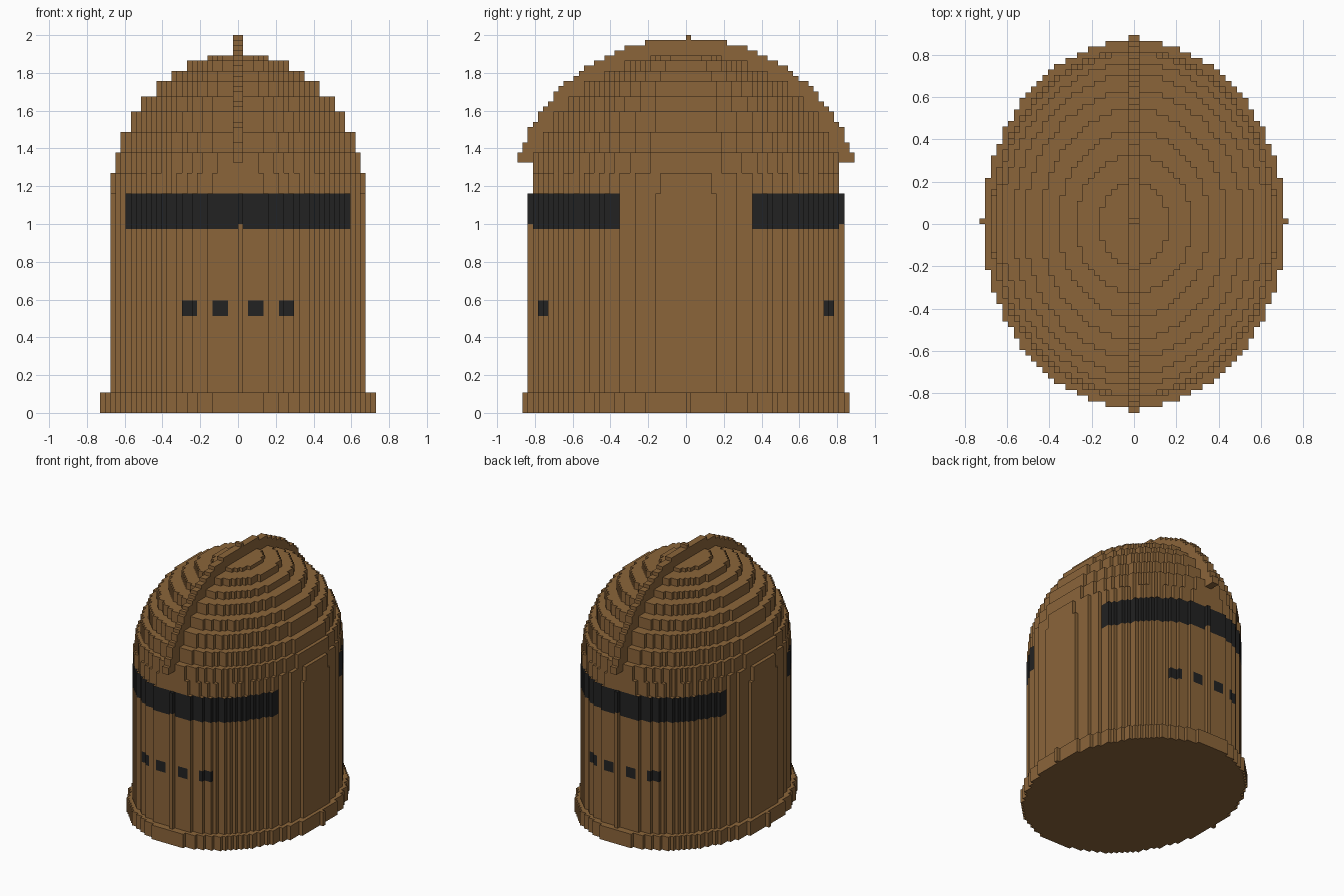
import bpy, bmesh, math
from mathutils import Vector

if "Cube" in bpy.data.objects:
    bpy.data.objects.remove(bpy.data.objects["Cube"])

V = 2 / 74  # size of one block; everything below is measured in blocks


def material(name, rgb):
    m = bpy.data.materials.new(name)
    m.diffuse_color = (*rgb, 1)
    m.use_nodes = True
    m.node_tree.nodes["Principled BSDF"].inputs["Base Color"].default_value = m.diffuse_color
    return m


MATS = [material("brown", (0.26, 0.13, 0.042)), material("black", (0.016, 0.016, 0.016))]


def oval(rx, ry):
    """Stepped oval outline, one row of blocks at a time."""
    right = []
    n = round(ry)
    for j in range(-n, n):
        w = round(rx * math.sqrt(max(0, 1 - ((j + 0.5) / ry) ** 2)))
        if w < 1:
            continue
        if right and right[-1][0] == w:
            right[-1] = (w, j + 1)
        else:
            right += [(w, j), (w, j + 1)]
    return right + [(-x, y) for x, y in reversed(right)]


def add_prism(bm, points, depth):
    """Extrude a closed outline of 3D points along a vector."""
    face = bm.faces.new([bm.verts.new(p) for p in points])
    out = bmesh.ops.extrude_face_region(bm, geom=[face], use_keep_orig=True)
    verts = [g for g in out["geom"] if isinstance(g, bmesh.types.BMVert)]
    bmesh.ops.translate(bm, verts=verts, vec=depth)


def add_oval(bm, rx, ry, z0, z1):
    add_prism(bm, [(x, y, z0) for x, y in oval(rx, ry)], (0, 0, z1 - z0))


def add_box(bm, x0, x1, y0, y1, z0, z1):
    add_prism(bm, [(x0, y0, z0), (x1, y0, z0), (x1, y1, z0), (x0, y1, z0)], (0, 0, z1 - z0))


def cut(bm, axis, values):
    for v in values:
        co, no = Vector((0, 0, 0)), Vector((0, 0, 0))
        co[axis], no[axis] = v, 1
        geom = bm.verts[:] + bm.edges[:] + bm.faces[:]
        bmesh.ops.bisect_plane(bm, geom=geom, plane_co=co, plane_no=no, dist=1e-4)


def finish(name, bm, is_black=None):
    bmesh.ops.recalc_face_normals(bm, faces=bm.faces[:])
    bm.normal_update()
    if is_black:
        for f in bm.faces:
            # test the block just behind the face
            p = f.calc_center_median() - f.normal * 0.5
            f.material_index = int(is_black(abs(p.x), abs(p.y), p.z))
    bmesh.ops.scale(bm, vec=(V, V, V), verts=bm.verts[:])
    me = bpy.data.meshes.new(name)
    bm.to_mesh(me)
    bm.free()
    for m in MATS:
        me.materials.append(m)
    bpy.context.collection.objects.link(bpy.data.objects.new(name, me))


# Bottom rim with a small stud on each side
bm = bmesh.new()
add_oval(bm, 26.3, 32.1, 0, 4)
add_box(bm, 26, 27, 0, 1, 0, 4)
add_box(bm, -27, -26, 0, 1, 0, 4)
finish("bottom_rim", bm)


# Body wall with eye slits and breathing holes, front and back
def openings(x, y, z):
    slit = 36 < z < 43 and x < 22 and y > 12.9
    hole = 19 < z < 22 and y > 20 and (2 < x < 5 or 8 < x < 11)
    return slit or hole


bm = bmesh.new()
add_oval(bm, 25.05, 30.3, 4, 43)
cut(bm, 2, (19, 22, 36))
cut(bm, 0, [s * x for x in (2, 5, 8, 11, 22) for s in (-1, 1)])
finish("body_wall", bm, openings)

# Thin ribs down the front and back
bm = bmesh.new()
for y in (-31, 30):
    add_box(bm, 0, 1, y, y + 1, 4, 37)
    add_box(bm, 0, 1, y, y + 1, 37, 43)
finish("center_ribs", bm, lambda x, y, z: z > 37)

# Shoulder band above the slits
bm = bmesh.new()
add_oval(bm, 24.85, 30.15, 43, 47)
finish("upper_band", bm)

# Stepped dome
bm = bmesh.new()
for rx, ry, z0, z1 in [(24, 29.7, 47, 51), (23, 28, 51, 55), (21, 26, 55, 59),
                       (19, 23, 59, 62), (16, 20, 62, 65), (13, 16, 65, 67),
                       (10, 12, 67, 69), (6, 7, 69, 70)]:
    add_oval(bm, rx + 0.15, ry + 0.15, z0, z1)
finish("dome", bm)

# Crest running front to back, with a stud on top
bm = bmesh.new()
side = []
for k in range(49, 73):
    w = round(33.8 * math.sqrt(1 - ((k + 0.5 - 42) / 31.4) ** 2))
    if side and side[-1][0] == w:
        side[-1] = (w, k + 1)
    else:
        side += [(w, k), (w, k + 1)]
outline = side + [(-y, z) for y, z in reversed(side)]
add_prism(bm, [(-1, y, z) for y, z in outline], (2, 0, 0))
add_box(bm, -1, 1, 0, 1, 73, 74)
finish("crest", bm)
